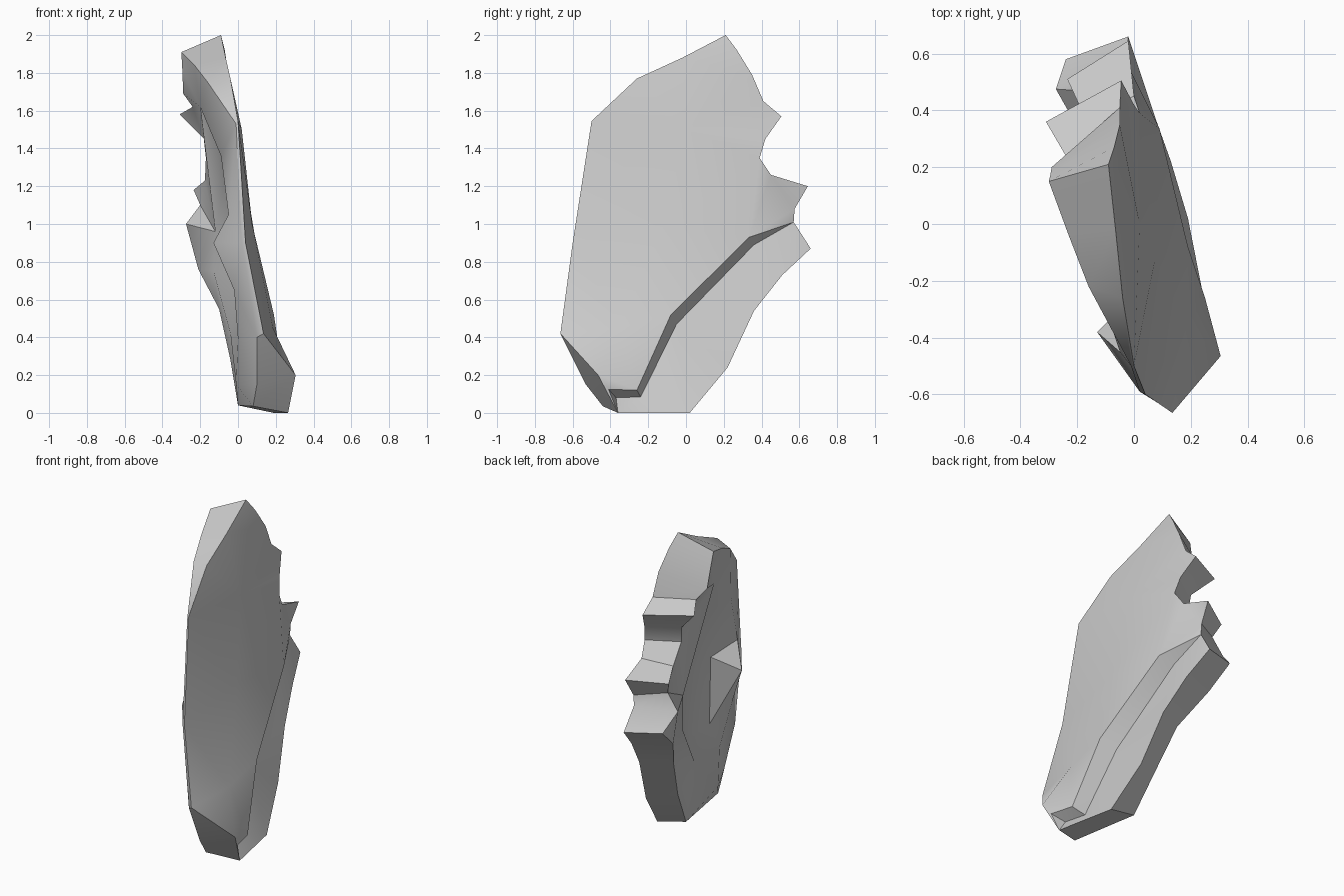
import bpy, bmesh, math
from mathutils import Vector
from mathutils.geometry import delaunay_2d_cdt

if "Cube" in bpy.data.objects:
    bpy.data.objects.remove(bpy.data.objects["Cube"])

# Matching rims of the shell, running from the crest down the front and up the jagged back
RIGHT_RIM = [
    (-.09, .21, 2.0), (-.065, -.02, 1.88), (-.04, -.26, 1.77), (0, -.5, 1.545),
    (.04, -.6, .9), (.135, -.665, .42), (.305, -.465, .2), (.265, -.36, 0),
    (.19, .02, 0), (.13, .22, .24), (.08, .36, .54), (.03, .51, .73),
    (-.02, .66, .87), (-.03, .57, 1.01), (-.03, .575, 1.08), (-.02, .645, 1.2),
    (0, .45, 1.26), (.02, .39, 1.35), (0, .42, 1.45), (-.045, .505, 1.57),
    (-.05, .41, 1.65), (-.05, .35, 1.79), (-.07, .27, 1.92)]
LEFT_RIM = [
    (-.30, .15, 1.91), (-.23, -.04, 1.84), (-.16, -.22, 1.75), (-.01, -.5, 1.53),
    (.02, -.59, .9), (.1, -.64, .4), (.1, -.53, .15), (.08, -.44, .035),
    (0, 0, .04), (-.04, .14, .28), (-.1, .27, .55), (-.21, .43, .76),
    (-.24, .58, .89), (-.275, .475, 1.0), (-.2, .47, 1.1), (-.235, .51, 1.18),
    (-.175, .38, 1.23), (-.17, .29, 1.35), (-.18, .3, 1.45), (-.31, .36, 1.58),
    (-.24, .24, 1.62), (-.29, .2, 1.69), (-.295, .17, 1.82)]

# Overhanging ledge on the right side and the groove beneath it
LEDGE = [(.09, .335, .93), (.19, -.08, .52), (.25, -.26, .12), (.285, -.41, .125)]
GROOVE = [(0, .36, .89), (.09, -.05, .47), (.17, -.24, .085), (.21, -.37, .08)]
BULGE = [(.02, 0, 1.5), (.075, -.12, 1.0), (.185, -.35, .45)]

# Hollow in the left side: its lip, its floor, and the foot of the outer face
LIP = [(-.2, 0, 1.62), (-.12, .2, .96), (-.13, .22, .75), (-.04, -.03, .42),
       (0, -.34, .39), (-.02, -.44, .65), (-.13, -.38, .9), (-.05, -.45, 1.05),
       (-.09, -.33, 1.36)]
FLOOR = [(-.05, -.06, 1.35), (-.01, .02, 1.0), (.0, .08, .75),
         (.03, -.1, .55), (.03, -.28, .55), (.0, -.25, 1.0)]
FOOT = [(-.01, -.31, .15)]


def cap(bm, rim, chains):
    """Fill a rim through interior chains of points; a closed chain is marked True."""
    verts, edges = list(rim), [(i, (i + 1) % len(rim)) for i in range(len(rim))]
    for points, closed in chains:
        start = len(verts)
        verts += [bm.verts.new(p) for p in points]
        n = len(points)
        edges += [(start + i, start + i + 1) for i in range(n - 1)]
        if closed:
            edges.append((start + n - 1, start))
    flat = [Vector((v.co.y, v.co.z)) for v in verts]
    _, _, faces, origin, _, _ = delaunay_2d_cdt(
        flat, edges, [list(range(len(rim)))], 1, 1e-5)
    for f in faces:
        corners = [verts[origin[i][0]] for i in f if origin[i]]
        if len(set(corners)) == 3:
            bm.faces.new(corners)


bm = bmesh.new()
right = [bm.verts.new(p) for p in RIGHT_RIM]
left = [bm.verts.new(p) for p in LEFT_RIM]

# Edge band joining both rims
for i in range(len(right)):
    j = (i + 1) % len(right)
    bm.faces.new((right[i], right[j], left[j], left[i]))

# Right side with ledge, left side with hollow
cap(bm, right, [(LEDGE, False), (GROOVE, False), (BULGE, False)])
cap(bm, left, [(LIP, True), (FLOOR, True), (FOOT, False)])
bmesh.ops.recalc_face_normals(bm, faces=bm.faces)

mesh = bpy.data.meshes.new("shell_fragment")
bm.to_mesh(mesh)
bm.free()
shell = bpy.data.objects.new("shell_fragment", mesh)
bpy.context.collection.objects.link(shell)

grey = bpy.data.materials.new("pale_grey")
grey.diffuse_color = (.6, .6, .6, 1)
grey.use_nodes = True
grey.node_tree.nodes["Principled BSDF"].inputs["Base Color"].default_value = grey.diffuse_color
mesh.materials.append(grey)

bpy.context.view_layer.objects.active = shell
shell.select_set(True)
bpy.ops.object.shade_smooth_by_angle(angle=math.radians(35))
